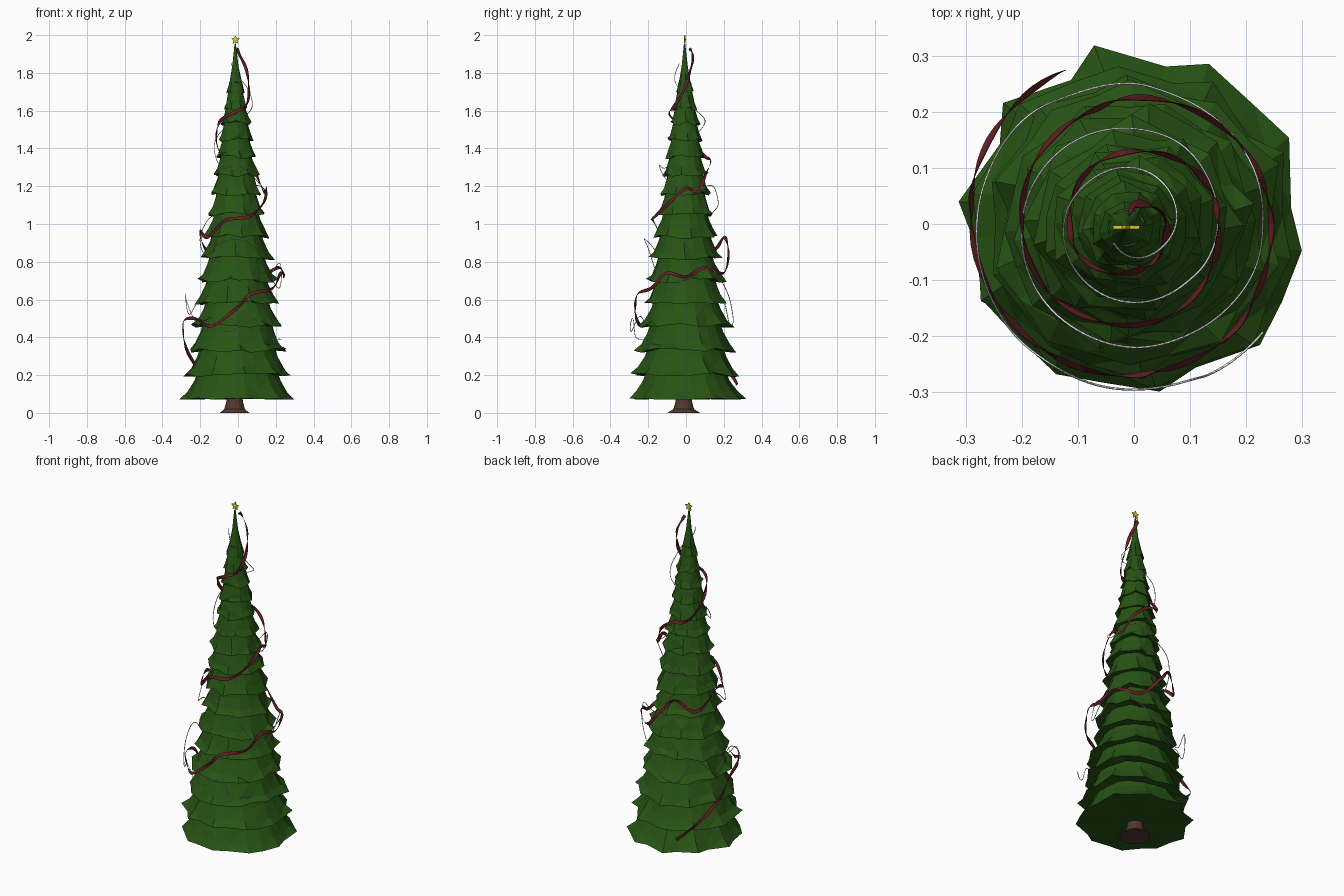
import bpy, bmesh, math, random
from mathutils import Vector

if "Cube" in bpy.data.objects:
    bpy.data.objects.remove(bpy.data.objects["Cube"])
random.seed(7)


def material(name, rgb):
    m = bpy.data.materials.new(name)
    m.diffuse_color = (*rgb, 1)
    m.use_nodes = True
    m.node_tree.nodes["Principled BSDF"].inputs["Base Color"].default_value = m.diffuse_color
    return m


GREEN = material("pine green", (0.021, 0.088, 0.007))
BROWN = material("bark brown", (0.085, 0.040, 0.030))
RED = material("ribbon red", (0.125, 0.014, 0.018))
WHITE = material("garland white", (0.80, 0.80, 0.80))
GOLD = material("star yellow", (0.72, 0.62, 0.02))


def finish(name, bm, mat):
    bmesh.ops.recalc_face_normals(bm, faces=bm.faces)
    me = bpy.data.meshes.new(name)
    bm.to_mesh(me)
    bm.free()
    me.materials.append(mat)
    ob = bpy.data.objects.new(name, me)
    bpy.context.collection.objects.link(ob)
    return ob


def bridge(bm, a, b):
    n = len(a)
    for i in range(n):
        j = (i + 1) % n
        bm.faces.new((a[i], a[j], b[j], b[i]))


def fan(bm, ring, co):
    c = bm.verts.new(co)
    for i in range(len(ring)):
        bm.faces.new((c, ring[i], ring[(i + 1) % len(ring)]))


def smooth_path(keys, steps):
    """Catmull-Rom through (angle, radius, height) keys."""
    k = [Vector(p) for p in keys]
    k = [2 * k[0] - k[1]] + k + [2 * k[-1] - k[-2]]
    out = []
    for i in range(1, len(k) - 2):
        p0, p1, p2, p3 = k[i - 1:i + 3]
        for s in range(steps):
            t = s / steps
            out.append(0.5 * (2 * p1 + (p2 - p0) * t + (2 * p0 - 5 * p1 + 4 * p2 - p3) * t * t
                              + (3 * p1 - p0 - 3 * p2 + p3) * t ** 3))
    return out + [k[-2]]


def polar(a, r, z):
    a = math.radians(a)
    return Vector((r * math.cos(a), r * math.sin(a), z))


# Foliage: stacked flared skirts with jagged rims (rim height, rim radius)
tiers = [(0.075, 0.300), (0.20, 0.280), (0.33, 0.262), (0.46, 0.240), (0.58, 0.218),
         (0.70, 0.205), (0.82, 0.186), (0.935, 0.168), (1.05, 0.150), (1.16, 0.134),
         (1.26, 0.118), (1.355, 0.104), (1.445, 0.090), (1.53, 0.077), (1.61, 0.063),
         (1.70, 0.047)]
bm = bmesh.new()
for t, (z, r) in enumerate(tiers):
    last = t == len(tiers) - 1
    n = 20 if t < 6 else 16
    h = 0.25 if last else tiers[t + 1][0] - z + 0.05
    top_r = 0.004 if last else tiers[t + 1][1] * 0.72
    phase = random.random() * 6.28
    tips = [(0.05 if i % 2 else -0.03) + random.uniform(-0.05, 0.04) for i in range(n)]
    rings = []
    for f, blend, jag in ((0, 1.0, 1.0), (0.22, 0.62, 0.6), (0.55, 0.28, 0.25), (1, 0.0, 0.0)):
        ring = []
        for i in range(n):
            a = phase + 6.283 * (i + 0.25 * tips[i] * 10 * jag) / n
            rad = (top_r + (r - top_r) * blend) * (1 + tips[i] * jag)
            zz = z + h * f + (random.uniform(-0.012, 0.012) if f < 0.5 else 0) * (0.5 if t == 0 else 1)
            lean = -0.0075 * zz
            ring.append(bm.verts.new((lean + rad * math.cos(a), lean * 0.5 + rad * math.sin(a), zz)))
        rings.append(ring)
    for lo, hi in zip(rings, rings[1:]):
        bridge(bm, lo, hi)
    fan(bm, rings[0], (-0.0075 * z, 0, z + (0 if t == 0 else 0.02)))
    fan(bm, rings[-1], (-0.0075 * (z + h), -0.005, z + h + 0.01))
bmesh.ops.triangulate(bm, faces=bm.faces)
finish("foliage", bm, GREEN)

# Trunk with flared foot
bm = bmesh.new()
rings = []
for z, r in ((0, 0.082), (0.008, 0.070), (0.02, 0.056), (0.06, 0.045), (0.10, 0.042)):
    rings.append([bm.verts.new(polar(i * 30, r * (1.06 if i % 2 and z < 0.02 else 0.97), z)
                               + Vector((-0.018, -0.012, 0))) for i in range(12)])
for lo, hi in zip(rings, rings[1:]):
    bridge(bm, lo, hi)
bm.faces.new(rings[0])
bm.faces.new(rings[-1])
finish("trunk", bm, BROWN)

# Star on top: flat plate, slightly raised in the middle
bm = bmesh.new()
pts = [(0.025 if i % 2 == 0 else 0.012, math.pi / 2 + i * math.pi / 5) for i in range(10)]
front, back = ([bm.verts.new((-0.014 + r * math.cos(a), -0.006 + y, 1.975 + r * math.sin(a)))
                for r, a in pts] for y in (-0.003, 0.003))
bridge(bm, front, back)
fan(bm, front, (-0.014, -0.011, 1.975))
fan(bm, back, (-0.014, -0.001, 1.975))
finish("star", bm, GOLD)

# Red ribbon: a twisting strip spiralling up the tree
ribbon_keys = [
    (115, .30, .15), (140, .30, .26), (165, .295, .38), (182, .29, .48), (215, .28, .50),
    (240, .275, .46), (270, .27, .56), (285, .265, .63), (315, .26, .66), (335, .25, .74),
    (360, .245, .72), (385, .24, .77), (420, .23, .74), (450, .225, .86), (470, .215, .93),
    (500, .21, .86), (540, .20, .96), (575, .195, .93), (610, .185, 1.02), (650, .175, 1.04),
    (690, .16, 1.12), (720, .15, 1.19), (745, .15, 1.17), (770, .14, 1.27), (810, .13, 1.34),
    (850, .125, 1.36), (900, .115, 1.47), (935, .11, 1.55), (990, .085, 1.60),
    (1020, .075, 1.62), (1065, .06, 1.70), (1110, .05, 1.82), (1160, .035, 1.90),
    (1185, .02, 1.93)]
path = smooth_path(ribbon_keys, 6)
pos = [polar(*p) for p in path]
bm = bmesh.new()
prev = None
for i, p in enumerate(pos):
    tan = (pos[min(i + 1, len(pos) - 1)] - pos[max(i - 1, 0)]).normalized()
    out = polar(path[i][0], 1, 0)
    up = out.cross(tan).normalized()
    out = tan.cross(up)
    tilt = 0.6 * math.sin(i * 0.55)
    side = (up * math.cos(tilt) + out * math.sin(tilt)) * 0.009
    pair = [bm.verts.new(p - side), bm.verts.new(p + side)]
    if prev:
        bm.faces.new((prev[0], pair[0], pair[1], prev[1]))
    prev = pair
ribbon = finish("ribbon", bm, RED)
mod = ribbon.modifiers.new("thickness", 'SOLIDIFY')
mod.thickness = 0.0015
mod.offset = 0

# White garland: a thin string spiralling the other way
garland_keys = [
    (-40, .30, .39), (-62, .30, .40), (-73, .295, .50), (-100, .295, .43), (-122, .29, .51),
    (-137, .29, .47), (-160, .285, .58), (-180, .28, .63), (-200, .275, .52), (-225, .27, .60),
    (-245, .255, .47), (-270, .25, .50), (-290, .24, .62), (-335, .235, .79), (-360, .23, .72),
    (-380, .23, .66), (-400, .225, .72), (-425, .22, .87), (-450, .22, .92), (-475, .215, .90),
    (-505, .21, .84), (-540, .20, .93), (-585, .185, 1.05), (-630, .17, 1.12),
    (-660, .165, 1.20), (-690, .155, 1.19), (-720, .15, 1.16), (-750, .145, 1.20),
    (-770, .14, 1.24), (-810, .14, 1.31), (-850, .135, 1.30), (-900, .125, 1.42),
    (-945, .11, 1.50), (-990, .10, 1.55), (-1040, .085, 1.60), (-1080, .075, 1.65),
    (-1120, .065, 1.72), (-1170, .06, 1.78), (-1215, .05, 1.85)]
cu = bpy.data.curves.new("garland", 'CURVE')
cu.dimensions = '3D'
cu.bevel_depth = 0.002
cu.bevel_resolution = 0
cu.use_fill_caps = True
path = smooth_path(garland_keys, 8)
sp = cu.splines.new('POLY')
sp.points.add(len(path) - 1)
for pt, p in zip(sp.points, path):
    pt.co = (*polar(*p), 1)
cu.materials.append(WHITE)
bpy.context.collection.objects.link(bpy.data.objects.new("garland", cu))
